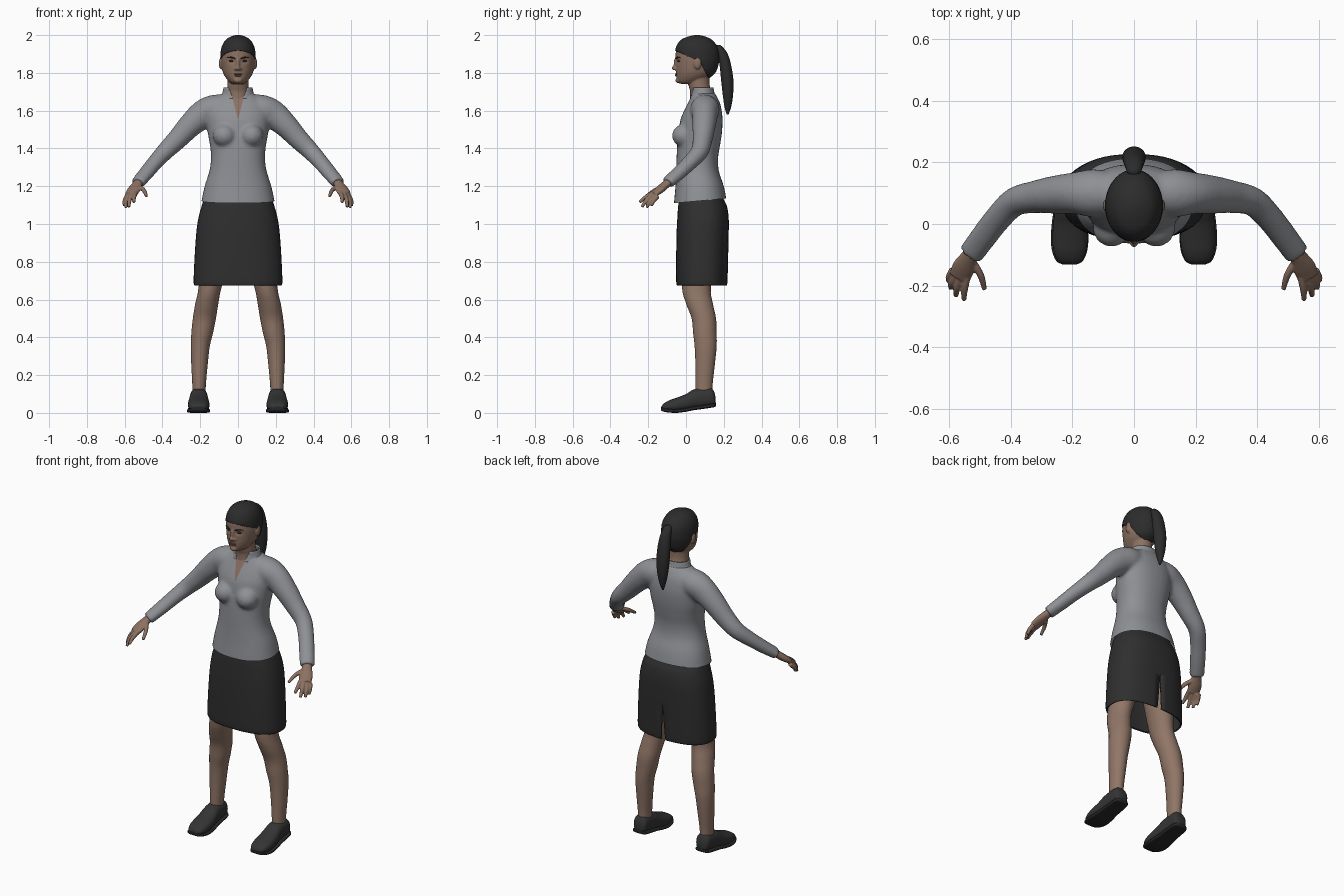
import bpy, bmesh, math
from mathutils import Vector, Matrix

if "Cube" in bpy.data.objects:
    bpy.data.objects.remove(bpy.data.objects["Cube"])


def material(name, rgb):
    m = bpy.data.materials.new(name)
    m.diffuse_color = (*rgb, 1)
    m.use_nodes = True
    m.node_tree.nodes["Principled BSDF"].inputs["Base Color"].default_value = m.diffuse_color
    return m


SKIN = material("face and hand skin", (0.26, 0.165, 0.12))
LEG_SKIN = material("leg skin", (0.28, 0.18, 0.135))
LIP = material("lip", (0.19, 0.10, 0.08))
HAIR = material("hair", (0.026, 0.025, 0.026))
EYE = material("eye", (0.035, 0.028, 0.025))
BLOUSE = material("grey blouse", (0.27, 0.28, 0.30))
SKIRT = material("charcoal skirt", (0.028, 0.028, 0.029))
SHOE = material("shoe leather", (0.034, 0.034, 0.036))
SOLE = material("shoe sole", (0.02, 0.02, 0.021))


def spline(rows, steps):
    """Smooth curve through rows of any length."""
    out, last = [], len(rows) - 1
    for i in range(last):
        a, b, c, d = rows[max(i - 1, 0)], rows[i], rows[i + 1], rows[min(i + 2, last)]
        for k in range(steps):
            t = k / steps
            out.append([q + 0.5 * t * (r - p + t * (2 * p - 5 * q + 4 * r - s + t * (3 * (q - r) + s - p)))
                        for p, q, r, s in zip(a, b, c, d)])
    return out + [list(rows[-1])]


def skin_rings(bm, rings, caps):
    vs = [[bm.verts.new(p) for p in ring] for ring in rings]
    n = len(vs[0])
    for a, b in zip(vs, vs[1:]):
        for i in range(n):
            bm.faces.new((a[i], a[(i + 1) % n], b[(i + 1) % n], b[i]))
    if caps:
        bm.faces.new(vs[0])
        bm.faces.new(vs[-1])


def loft(bm, rows, axis="z", p=2.0, n=32, caps=True, steps=4):
    """Rows: station, centre x, half width, low and high limit of the third axis."""
    rings = []
    for t, cx, r, lo, hi in spline(rows, steps):
        ring = []
        for i in range(n):
            a = 2 * math.pi * i / n
            c, s = (math.copysign(abs(f(a)) ** (2 / p), f(a)) for f in (math.cos, math.sin))
            x, w = cx + r * c, (lo + hi) / 2 + (hi - lo) / 2 * s
            ring.append((x, w, t) if axis == "z" else (x, t, w))
        rings.append(ring)
    skin_rings(bm, rings, caps)


def tube(bm, rows, n=16, steps=4):
    """Rows: x, y, z, horizontal radius, upright radius."""
    pts = spline(rows, steps)
    rings = []
    for i, q in enumerate(pts):
        t = Vector(pts[min(i + 1, len(pts) - 1)][:3]) - Vector(pts[max(i - 1, 0)][:3])
        side = t.cross(Vector((0, 0, 1))).normalized()
        up = side.cross(t).normalized()
        rings.append([Vector(q[:3]) + side * q[3] * math.cos(a) + up * q[4] * math.sin(a)
                      for a in (2 * math.pi * k / n for k in range(n))])
    skin_rings(bm, rings, True)


def blob(bm, centre, radii):
    bmesh.ops.create_uvsphere(bm, u_segments=20, v_segments=12, radius=1,
                              matrix=Matrix.Translation(centre) @ Matrix.Diagonal((*radii, 1)))


def to_object(name, bm):
    bmesh.ops.recalc_face_normals(bm, faces=bm.faces[:])
    me = bpy.data.meshes.new(name)
    bm.to_mesh(me)
    bm.free()
    ob = bpy.data.objects.new(name, me)
    bpy.context.collection.objects.link(ob)
    return ob


def fuse(bm, voxel, smooth):
    """Merge overlapping volumes into one softly blended surface."""
    ob = to_object("temporary", bm)
    m = ob.modifiers.new("fuse", "REMESH")
    m.mode, m.voxel_size = "VOXEL", voxel
    s = ob.modifiers.new("soften", "SMOOTH")
    s.factor, s.iterations = 0.5, smooth
    ev = ob.evaluated_get(bpy.context.evaluated_depsgraph_get())
    out = bmesh.new()
    out.from_mesh(ev.to_mesh())
    ev.to_mesh_clear()
    bpy.data.objects.remove(ob)
    return out


def finish(name, bm, *mats, thick=0):
    ob = to_object(name, bm)
    for m in mats:
        ob.data.materials.append(m)
    ob.data.shade_smooth()
    ob.data.set_sharp_from_angle(angle=math.radians(50))
    if thick:
        mod = ob.modifiers.new("thickness", "SOLIDIFY")
        mod.thickness, mod.offset = thick, -1
    return ob


def cut(bm, co, no, clear=False):
    bmesh.ops.bisect_plane(bm, geom=bm.verts[:] + bm.edges[:] + bm.faces[:], plane_co=co,
                           plane_no=no, clear_inner=clear)


def remove_faces(bm, rule):
    bmesh.ops.delete(bm, geom=[f for f in bm.faces if rule(f.calc_center_median())], context="FACES")


# blouse: torso, bust and sleeves blended together
bm = bmesh.new()
loft(bm, [(1.07, 0, .203, -.066, .222), (1.12, 0, .194, -.063, .216), (1.2, 0, .177, -.056, .2),
          (1.28, 0, .152, -.052, .174), (1.35, 0, .143, -.05, .17), (1.42, 0, .149, -.047, .181),
          (1.48, 0, .16, -.04, .19), (1.55, 0, .167, -.03, .194), (1.6, 0, .165, -.01, .189),
          (1.64, 0, .145, .01, .18), (1.67, 0, .112, .024, .166), (1.695, 0, .078, .034, .152)], p=2.25)
for s in (1, -1):
    blob(bm, (s * .072, -.012, 1.468), (.062, .062, .06))
    tube(bm, [(s * x, y, z, a, b) for x, y, z, a, b in (
        (.05, .1, 1.615, .065, .072), (.13, .1, 1.606, .078, .077), (.19, .1, 1.577, .068, .075),
        (.255, .095, 1.52, .062, .064), (.32, .088, 1.45, .053, .055), (.387, .072, 1.383, .047, .047),
        (.44, .02, 1.325, .044, .04), (.487, -.04, 1.268, .043, .036), (.53, -.098, 1.218, .041, .031))], n=24)
bm = fuse(bm, 0.01, 5)
cut(bm, (0, 0, 1.116), (0, -.09, 1), clear=True)           # hem
for s in (1, -1):                                         # open neckline
    cut(bm, (0, 0, 1.55), (s, 0, -.25))
for f in bm.faces:
    c = f.calc_center_median()
    f.material_index = int(c.y < .06 and abs(c.x) < .25 * (c.z - 1.55))
finish("blouse", bm, BLOUSE, SKIN)

# collar: standing band open at the front
bm = bmesh.new()
loft(bm, [(1.665, 0, .1, .018, .166), (1.69, 0, .084, .024, .152), (1.722, 0, .077, .026, .145)],
     n=48, caps=False)
for s in (1, -1):
    cut(bm, (0, 0, 1.6), (s, 0, -.42))
remove_faces(bm, lambda c: c.y < .07 and abs(c.x) < .42 * (c.z - 1.6))
finish("collar", bm, BLOUSE, thick=.008)

# skirt with a slit at the back
bm = bmesh.new()
loft(bm, [(1.17, 0, .165, -.015, .18), (1.12, 0, .184, -.036, .205), (1.09, 0, .194, -.042, .218),
          (1.03, 0, .21, -.046, .226), (.95, 0, .221, -.05, .226), (.82, 0, .23, -.052, .223),
          (.7, 0, .235, -.052, .22), (.675, 0, .231, -.048, .216)], p=2.4, n=48, caps=False)
for s in (1, -1):
    cut(bm, (0, 0, .89), (s, 0, .07))
remove_faces(bm, lambda c: c.y > .1 and abs(c.x) < .07 * (.89 - c.z))
finish("skirt", bm, SKIRT, thick=.008)

# head: skull, neck, nose and ears blended together
SKULL = [(2.0, .008, .05, .066), (1.992, .035, .015, .098), (1.97, .063, -.025, .135),
         (1.93, .084, -.05, .164), (1.88, .09, -.056, .172), (1.84, .088, -.054, .166),
         (1.8, .079, -.053, .15), (1.77, .062, -.05, .115), (1.75, .043, -.042, .075), (1.742, .025, -.03, .04)]
bm = bmesh.new()
loft(bm, [(z, 0, w, a, b) for z, w, a, b in SKULL])
loft(bm, [(1.65, 0, .068, .02, .15), (1.7, 0, .06, .022, .135), (1.74, 0, .056, .012, .125), (1.8, 0, .055, .01, .125)])
blob(bm, (0, -.054, 1.848), (.010, .012, .034))
blob(bm, (0, -.064, 1.825), (.012, .012, .011))
blob(bm, (0, -.044, 1.76), (.022, .012, .014))
for s in (1, -1):
    blob(bm, (s * .012, -.054, 1.821), (.009, .011, .008))
    blob(bm, (s * .091, .06, 1.85), (.01, .02, .03))
bm = fuse(bm, 0.0045, 3)
for v in bm.verts:                                        # eye sockets
    if v.co.y < 0:
        d = ((abs(v.co.x) - .034) / .018) ** 2 + ((v.co.z - 1.862) / .012) ** 2
        v.co.y += .008 * math.exp(-d)
finish("head", bm, SKIN)

# lips
bm = bmesh.new()
blob(bm, (0, -.0515, 1.7935), (.024, .0065, .0045))
blob(bm, (0, -.0515, 1.786), (.02, .007, .005))
finish("lips", bm, LIP)

# hair cap: enlarged skull trimmed along the hairline
bm = bmesh.new()
loft(bm, [(z + (.003 if z > 1.9 else 0) - (.003 if z > 1.99 else 0), 0, w + .004, a - .004, b + .005)
          for z, w, a, b in SKULL], n=48)
cut(bm, (0, -.055, 1.917), (0, .45, 1))
cut(bm, (0, .075, 1.86), (0, 1, .5))
remove_faces(bm, lambda c: c.z < 1.917 - .45 * (c.y + .055) and c.y < .075 + .5 * (1.86 - c.z))
finish("hair_cap", bm, HAIR, thick=.006)

# ponytail
bm = bmesh.new()
loft(bm, [(1.948, 0, .01, .162, .18), (1.935, 0, .023, .155, .196), (1.9, 0, .03, .165, .221),
          (1.84, 0, .036, .178, .239), (1.76, 0, .038, .186, .251), (1.68, 0, .031, .195, .249),
          (1.62, 0, .018, .204, .239), (1.58, 0, .005, .215, .225)], n=24)
finish("ponytail", bm, HAIR)

for s, side in ((1, "left"), (-1, "right")):
    # eye and eyebrow
    bm = bmesh.new()
    blob(bm, (s * .034, -.0375, 1.862), (.014, .008, .0055))
    finish(side + "_eye", bm, EYE)
    bm = bmesh.new()
    tube(bm, [(s * .014, -.0535, 1.876, .003, .003), (s * .036, -.045, 1.882, .004, .004),
              (s * .058, -.029, 1.88, .003, .002)], n=8)
    finish(side + "_eyebrow", bm, HAIR)

    # hand: palm, four fingers and thumb
    bm = bmesh.new()
    tube(bm, [(s * x, y, z, a, b) for x, y, z, a, b in (
        (.515, -.078, 1.234, .026, .021), (.535, -.108, 1.208, .028, .021),
        (.552, -.14, 1.181, .037, .02), (.566, -.172, 1.156, .035, .016))])
    for base, mid, tip in (((.542, -.172, 1.166), (.55, -.212, 1.143), (.552, -.247, 1.115)),
                           ((.56, -.172, 1.158), (.574, -.208, 1.128), (.578, -.233, 1.09)),
                           ((.576, -.163, 1.15), (.592, -.192, 1.12), (.594, -.208, 1.086)),
                           ((.588, -.15, 1.147), (.6, -.172, 1.122), (.602, -.184, 1.096)),
                           ((.527, -.118, 1.2), (.498, -.165, 1.178), (.485, -.212, 1.147))):
        tube(bm, [(s * x, y, z, r, r) for (x, y, z), r in ((base, .0125), (mid, .0115), (tip, .008))], n=12)
    finish(side + "_hand", fuse(bm, 0.004, 2), SKIN)

    # leg
    bm = bmesh.new()
    loft(bm, [(.9, s * .108, .085, -.03, .17), (.67, s * .147, .061, -.022, .132),
              (.58, s * .165, .061, .0, .142), (.5, s * .178, .061, .03, .159),
              (.42, s * .19, .057, .038, .162), (.35, s * .2, .05, .046, .162),
              (.25, s * .204, .043, .05, .152), (.15, s * .206, .036, .05, .141), (.07, s * .207, .034, .05, .14)])
    finish(side + "_leg", bm, LEG_SKIN)

    # shoe upper and sole, running from toe to heel
    shoe = [(-.13, .018, .014, .03), (-.12, .038, .007, .048), (-.09, .052, .002, .066), (-.05, .057, 0, .08),
            (0, .054, .006, .1), (.04, .049, .014, .124), (.09, .046, .021, .134), (.13, .043, .027, .133),
            (.148, .036, .03, .115), (.156, .02, .035, .085)]
    bm = bmesh.new()
    loft(bm, [(y, s * .208, w, a + .004, b) for y, w, a, b in shoe], axis="y", p=2.3)
    finish(side + "_shoe", bm, SHOE)
    bm = bmesh.new()
    loft(bm, [(y * 1.01, s * .209, w + .004, a, a + .02) for y, w, a, b in shoe], axis="y", p=4)
    finish(side + "_sole", bm, SOLE)
